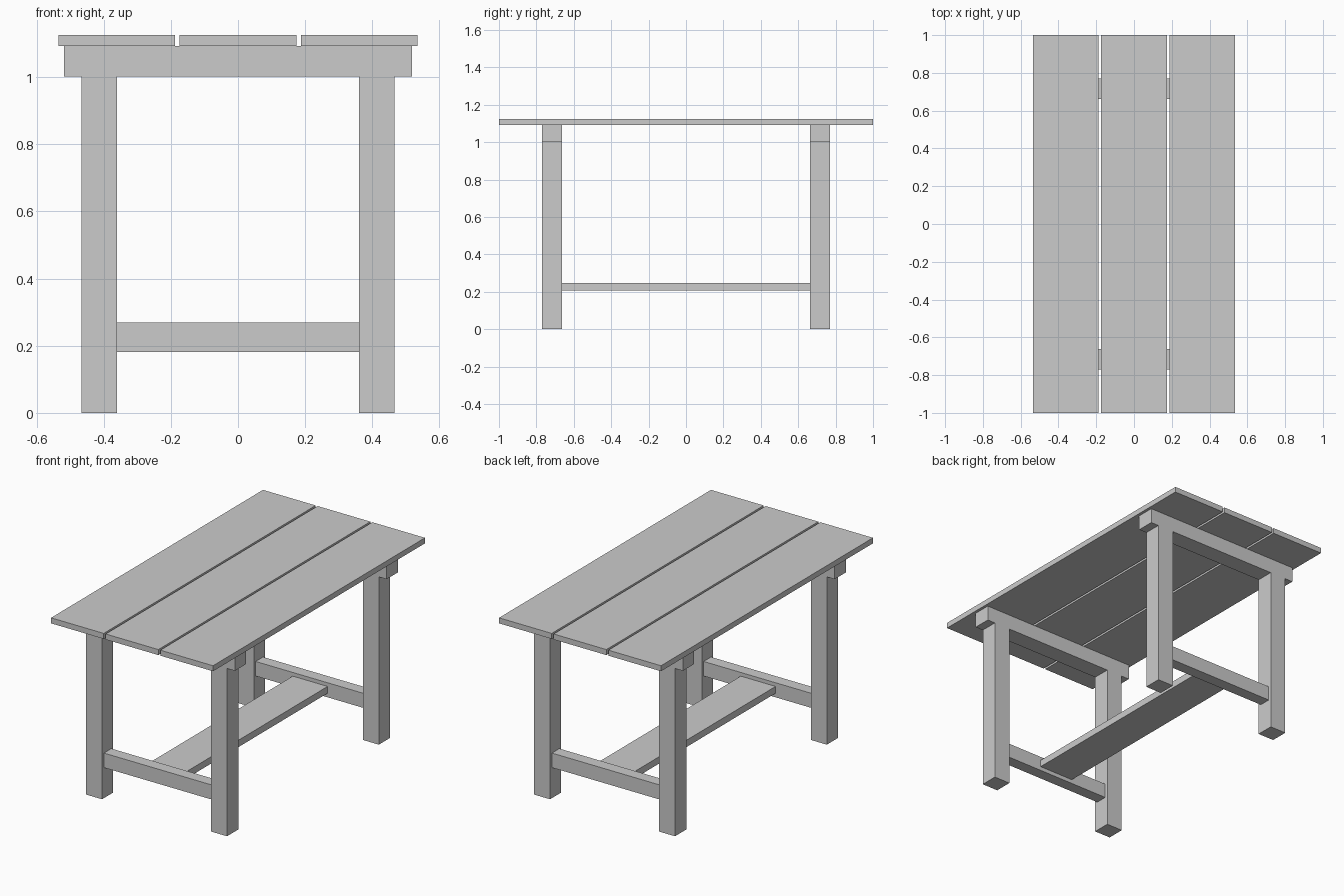
import bpy

if "Cube" in bpy.data.objects:
    bpy.data.objects.remove(bpy.data.objects["Cube"])


def box(name, x, y, z):
    """Axis-aligned box from (min, max) ranges."""
    bpy.ops.mesh.primitive_cube_add(size=1, location=[(a + b) / 2 for a, b in (x, y, z)])
    ob = bpy.context.object
    ob.name = name
    ob.scale = [b - a for a, b in (x, y, z)]
    bpy.ops.object.transform_apply(location=False, rotation=False, scale=True)
    return ob


def span(centre, width):
    return (centre - width / 2, centre + width / 2)


# Tabletop planks
for name, cx in (("left", -0.361), ("middle", 0), ("right", 0.361)):
    box(f"top_plank_{name}", span(cx, 0.348), (-1, 1), (1.092, 1.125))

# End frames: crossbeam, two legs and a low rail
for end, sy in (("front", -1), ("back", 1)):
    cy = sy * 0.716
    box(f"{end}_crossbeam", span(0, 1.036), span(cy, 0.106), (1.002, 1.092))
    box(f"{end}_rail", (-0.36, 0.36), span(cy, 0.07), (0.182, 0.269))
    for side, sx in (("left", -1), ("right", 1)):
        box(f"{end}_leg_{side}", span(sx * 0.413, 0.106), span(cy, 0.106), (0, 1.002))

# Long stretcher board joining the rails
box("stretcher_board", span(0, 0.23), (-0.681, 0.681), (0.206, 0.247))
